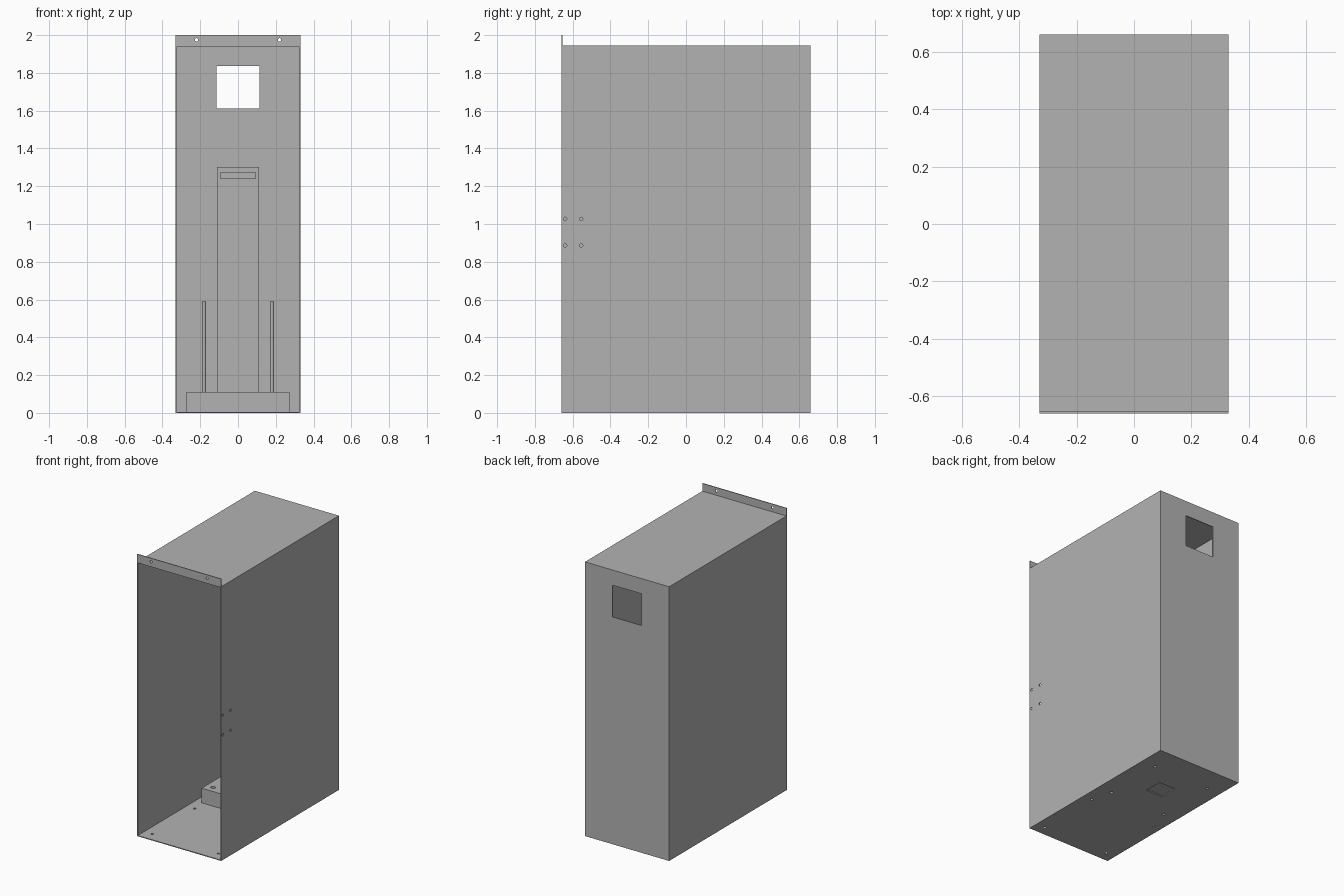
import bpy

if "Cube" in bpy.data.objects:
    bpy.data.objects.remove(bpy.data.objects["Cube"], do_unlink=True)

GREY = 0.45
metal = bpy.data.materials.new("light_grey_metal")
metal.use_nodes = True
metal.diffuse_color = (GREY, GREY, GREY, 1)
metal.node_tree.nodes["Principled BSDF"].inputs["Base Color"].default_value = (GREY, GREY, GREY, 1)

W, D, H, TOP = 0.33, 0.66, 1.945, 2.0   # half width, half depth, body height, flange top
T = 0.006                               # sheet thickness


def box(name, x, y, z):
    """Box from (min, max) ranges on each axis."""
    ranges = (x, y, z)
    bpy.ops.mesh.primitive_cube_add(size=1, location=[(a + b) / 2 for a, b in ranges])
    ob = bpy.context.object
    ob.scale = [b - a for a, b in ranges]
    bpy.ops.object.transform_apply(location=False, rotation=False, scale=True)
    ob.name = name
    ob.data.materials.append(metal)
    return ob


def cylinder(name, centre, radius, length, axis="z"):
    turn = {"x": (0, 1.5708, 0), "y": (1.5708, 0, 0), "z": (0, 0, 0)}[axis]
    bpy.ops.mesh.primitive_cylinder_add(vertices=24, radius=radius, depth=length,
                                        location=centre, rotation=turn)
    ob = bpy.context.object
    ob.name = name
    ob.data.materials.append(metal)
    return ob


def cut(target, cutter):
    """Subtract the cutter from the target, then discard it."""
    cutter.hide_render = True
    mod = target.modifiers.new("cut", "BOOLEAN")
    mod.operation, mod.solver, mod.object = "DIFFERENCE", "EXACT", cutter
    bpy.context.view_layer.objects.active = target
    bpy.ops.object.modifier_apply(modifier=mod.name)
    bpy.data.objects.remove(cutter, do_unlink=True)


# Sheet-metal housing, open at the front
floor = box("floor_panel", (-W, W), (-D, D), (0, T))
box("roof_panel", (-W, W), (-D, D), (H - T, H))
box("right_panel", (-W, -W + T), (-D, D - T), (T, H - T))
left = box("left_panel", (W - T, W), (-D, D - T), (T, H - T))
back = box("back_panel", (-W, W), (D - T, D), (T, H - T))
flange = box("mounting_flange", (-W, W), (-D, -D + T), (H, TOP))

# Square window in the back
cut(back, box("window_cutter", (-0.113, 0.113), (D - 0.1, D + 0.1), (1.612, 1.837)))

# Screw holes in the flange and in the left side
for x in (-0.22, 0.22):
    cut(flange, cylinder("hole_cutter", (x, -D, 1.975), 0.009, 0.1, "y"))
for y in (-0.64, -0.555):
    for z in (0.887, 1.027):
        cut(left, cylinder("hole_cutter", (W, y, z), 0.009, 0.1, "x"))

# Pedestal: base block, column with a slot, and two rods
MID = 0.255
block = box("base_block", (-0.273, 0.273), (MID - 0.273, MID + 0.273), (T, 0.11))
column = box("column", (-0.11, 0.11), (MID - 0.11, MID + 0.11), (0.11, 1.303))
cut(column, box("slot_cutter", (-0.093, 0.093), (0, MID - 0.08), (1.242, 1.272)))
for side, x in (("right", -0.18), ("left", 0.18)):
    rod = cylinder(side + "_rod", (x, MID, 0.35), 0.01, 0.48)
    bpy.ops.object.shade_smooth_by_angle()

# Holes through the floor; the rear four also pass through the block
for x in (-1, 1):
    for y in (-0.59, -0.115):
        cut(floor, cylinder("hole_cutter", (x * 0.26, y, 0), 0.009, 0.1))
    for y in (MID - 0.22, MID + 0.22):
        for part, radius in ((floor, 0.01), (block, 0.016)):
            cut(part, cylinder("hole_cutter", (x * 0.22, y, 0.05), radius, 0.3))

# Shallow square opening under the pedestal
cut(floor, box("opening_cutter", (-0.065, 0.065), (MID - 0.05, MID + 0.08), (-0.1, 0.1)))
